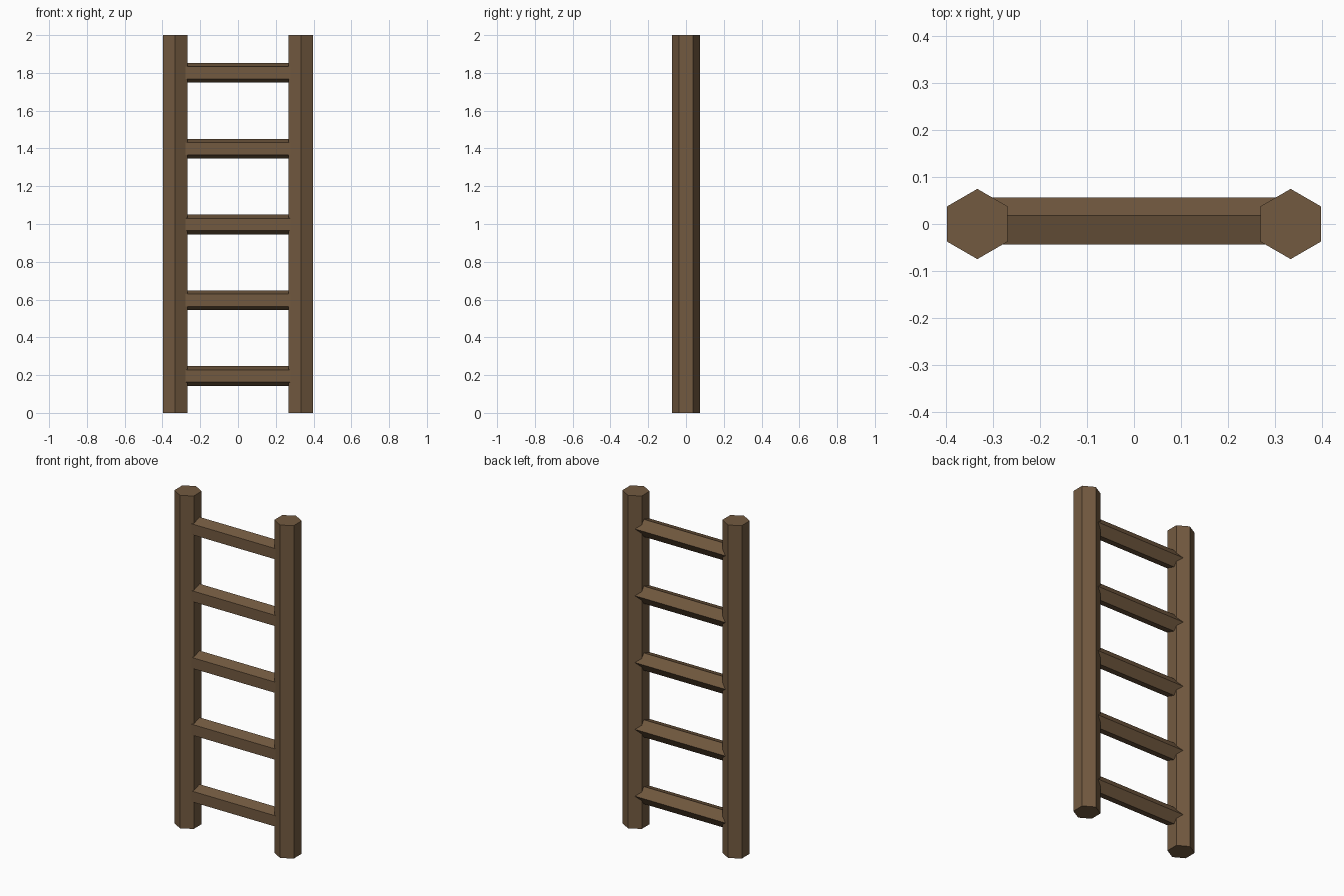
import bpy
import math
from mathutils import Matrix

cube = bpy.data.objects.get("Cube")
if cube:
    bpy.data.objects.remove(cube, do_unlink=True)

# Single wood colour
wood = bpy.data.materials.new("brown_wood")
wood.use_nodes = True
colour = (0.171, 0.102, 0.051, 1.0)
wood.diffuse_color = colour
bsdf = next(n for n in wood.node_tree.nodes if n.type == "BSDF_PRINCIPLED")
bsdf.inputs["Base Color"].default_value = colour


def prism(name, sides, radius, length, location, turn):
    """Flat-shaded regular prism, its mesh turned by the given matrix."""
    bpy.ops.mesh.primitive_cylinder_add(
        vertices=sides, radius=radius, depth=length, location=location)
    obj = bpy.context.object
    obj.name = name
    # Rotate so that one corner points along +y
    corner = max(obj.data.vertices, key=lambda v: v.co.y).co
    align = Matrix.Rotation(math.pi / 2 - math.atan2(corner.y, corner.x), 4, "Z")
    obj.data.transform(turn @ align)
    obj.data.materials.append(wood)
    return obj


HEIGHT = 2.0
POST_X = 0.3325

# Hexagonal side posts
for side, sign in (("left", 1), ("right", -1)):
    prism(f"{side}_post", 6, 0.0745, HEIGHT,
          (sign * POST_X, 0, HEIGHT / 2), Matrix.Identity(4))

# Five-sided rungs, ridge to the back, flat face to the front
lay_down = Matrix.Rotation(math.pi / 2, 4, "Y")
for i in range(5):
    prism(f"rung_{i + 1}", 5, 0.055, POST_X * 2,
          (0, 0.001, 0.195 + 0.4013 * i), lay_down)
